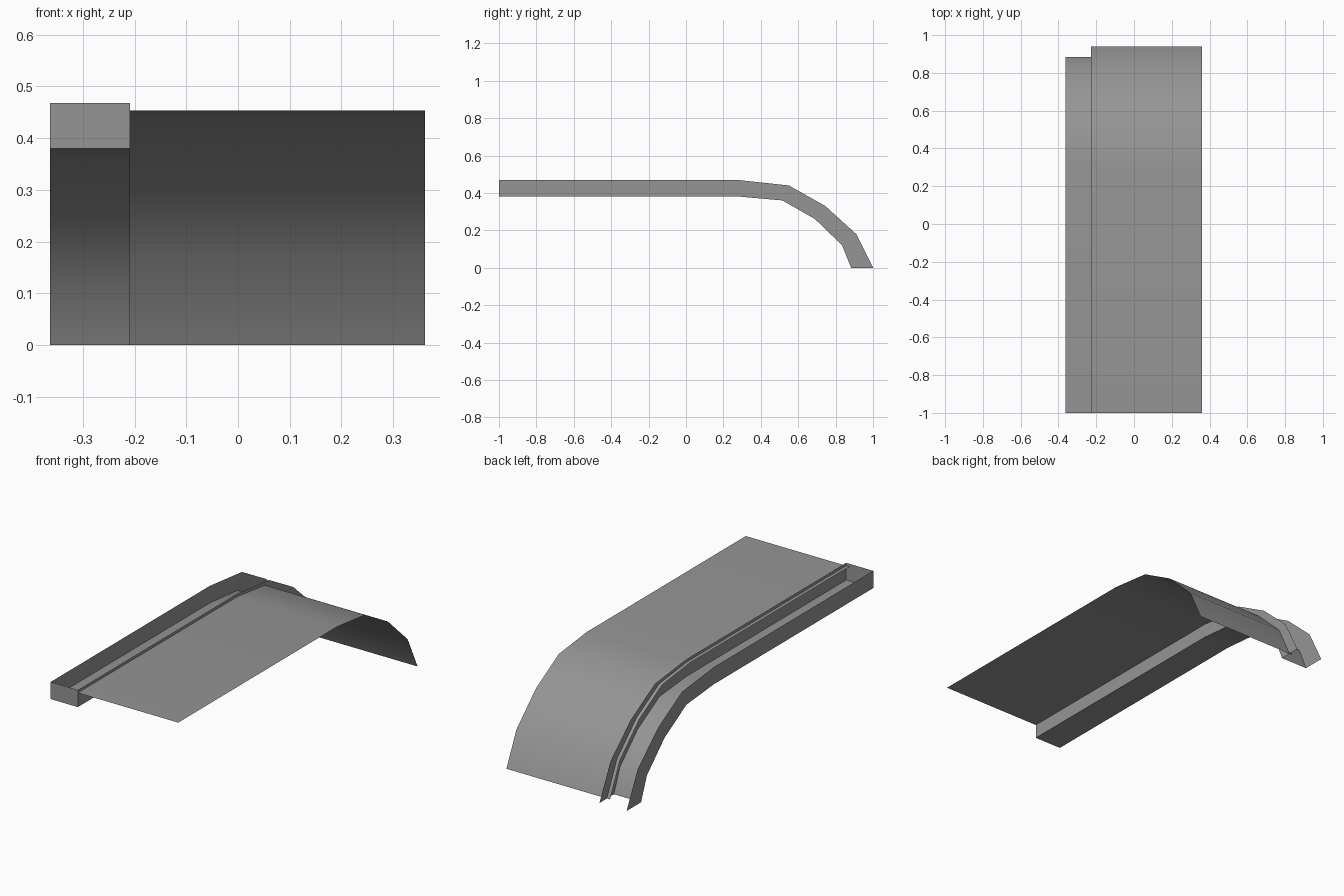
import bpy
import bmesh

cube = bpy.data.objects.get("Cube")
if cube:
    bpy.data.objects.remove(cube, do_unlink=True)

grey = bpy.data.materials.new("plain grey")
grey.use_nodes = True
COLOUR = (0.3, 0.3, 0.3, 1)
grey.diffuse_color = COLOUR
grey.node_tree.nodes["Principled BSDF"].inputs["Base Color"].default_value = COLOUR

# Side profiles (y, z): straight run, then a downward bend
UPPER = [(-1, 0.468), (0.29, 0.468), (0.55, 0.44), (0.745, 0.33), (0.91, 0.18), (1, 0)]
LOWER = [(-1, 0.38), (0.29, 0.38), (0.515, 0.36), (0.69, 0.26), (0.835, 0.12), (0.883, 0)]
SHEET = [(-1, 0.453), (0.29, 0.453), (0.515, 0.427), (0.70, 0.322), (0.86, 0.17), (0.94, 0)]

OUTER_X, INNER_X = -0.363, -0.209
LIP_X, FAR_X = -0.227, 0.361


def strip(name, a, b):
    """Join two equal-length rails with a row of quads."""
    bm = bmesh.new()
    ra = [bm.verts.new(p) for p in a]
    rb = [bm.verts.new(p) for p in b]
    for i in range(len(a) - 1):
        bm.faces.new((ra[i], rb[i], rb[i + 1], ra[i + 1]))
    mesh = bpy.data.meshes.new(name)
    bm.to_mesh(mesh)
    bm.free()
    mesh.materials.append(grey)
    obj = bpy.data.objects.new(name, mesh)
    bpy.context.collection.objects.link(obj)
    bpy.ops.object.select_all(action="DESELECT")
    obj.select_set(True)
    bpy.context.view_layer.objects.active = obj
    bpy.ops.object.shade_smooth_by_angle(angle=0.6)
    return obj


def rail(x, profile):
    return [(x, y, z) for y, z in profile]


# Wide curved sheet, its edge lipping over into the channel
strip("sheet", rail(LIP_X, SHEET), rail(FAR_X, SHEET))

# Open channel: floor, two side walls and a front end plate
strip("channel_floor", rail(OUTER_X, LOWER), rail(INNER_X, LOWER))
strip("outer_wall", rail(OUTER_X, UPPER), rail(OUTER_X, LOWER))
strip("inner_wall", rail(INNER_X, LOWER), rail(INNER_X, UPPER))
ends = [LOWER[0], UPPER[0]]
strip("front_plate", rail(OUTER_X, ends), rail(INNER_X, ends))
